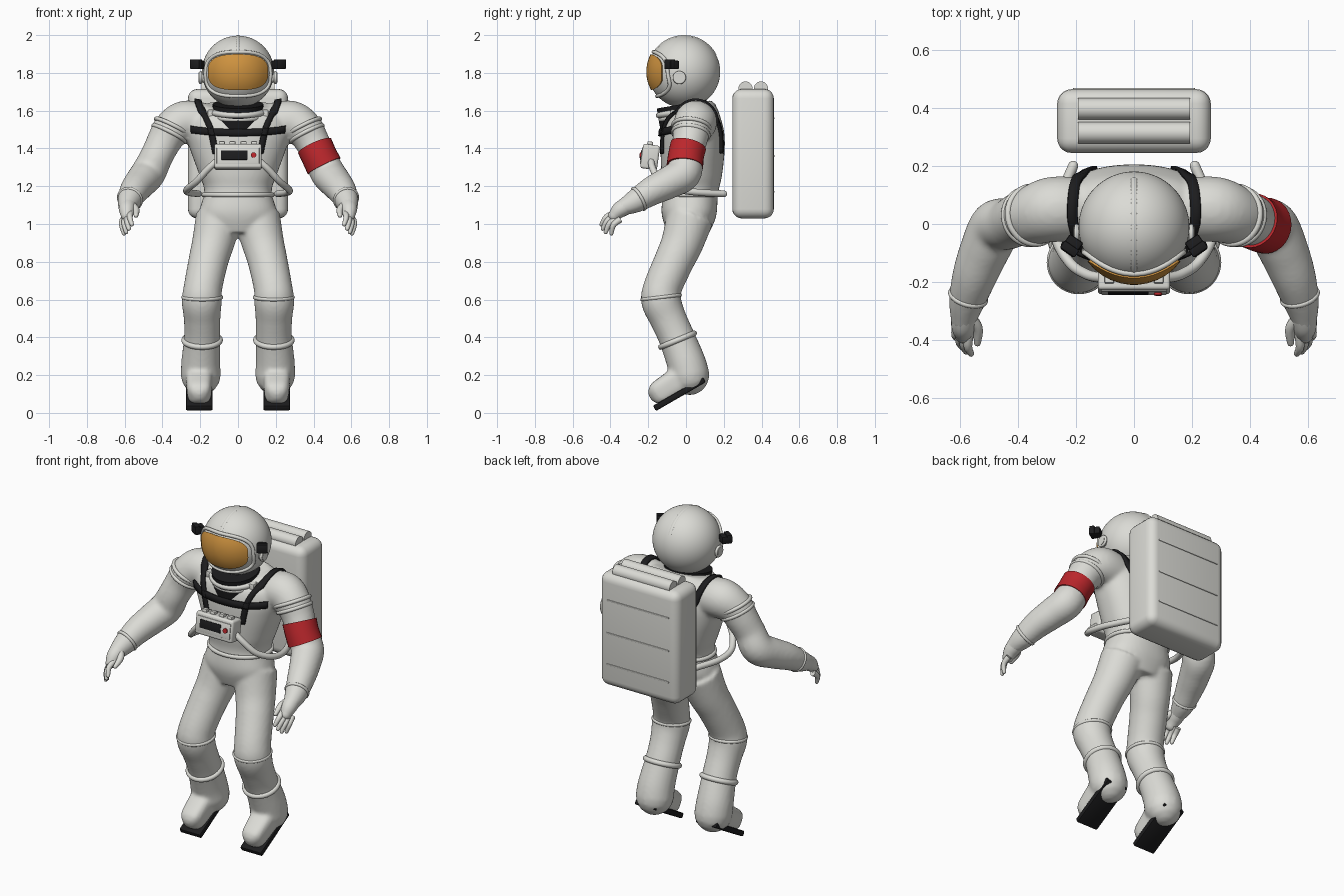
import bpy, bmesh, math
from mathutils import Vector, Matrix

if "Cube" in bpy.data.objects:
    bpy.data.objects.remove(bpy.data.objects["Cube"], do_unlink=True)


def material(name, rgb):
    m = bpy.data.materials.new(name)
    m.use_nodes = True
    m.diffuse_color = (*rgb, 1)
    bsdf = m.node_tree.nodes["Principled BSDF"]
    bsdf.inputs["Base Color"].default_value = (*rgb, 1)
    bsdf.inputs["Roughness"].default_value = 0.6
    return m


WHITE = material("suit white", (0.71, 0.71, 0.67))
BLACK = material("black rubber", (0.012, 0.012, 0.013))
RED = material("red", (0.5, 0.02, 0.025))
GOLD = material("visor gold", (0.62, 0.29, 0.05))


def finish(obj, name, mat, angle=40):
    obj.name = obj.data.name = name
    obj.data.materials.clear()
    obj.data.materials.append(mat)
    bpy.ops.object.select_all(action="DESELECT")
    obj.select_set(True)
    bpy.context.view_layer.objects.active = obj
    bpy.ops.object.shade_smooth_by_angle(angle=math.radians(angle))
    return obj


def from_bmesh(bm, name, mat, angle=40):
    bmesh.ops.recalc_face_normals(bm, faces=bm.faces[:])
    me = bpy.data.meshes.new(name)
    bm.to_mesh(me)
    bm.free()
    obj = bpy.data.objects.new(name, me)
    bpy.context.collection.objects.link(obj)
    return finish(obj, name, mat, angle)


def spline(pts, n):
    """Catmull-Rom through tuples of any length."""
    out = []
    for i in range(len(pts) - 1):
        a, b, c, d = pts[max(i - 1, 0)], pts[i], pts[i + 1], pts[min(i + 2, len(pts) - 1)]
        for t in (k / n for k in range(n)):
            out.append([0.5 * (2 * q + (r - p) * t + (2 * p - 5 * q + 4 * r - s) * t * t
                               + (3 * q - p - 3 * r + s) * t ** 3) for p, q, r, s in zip(a, b, c, d)])
    return out + [list(pts[-1])]


def limb(bm, pts, n=6, sides=28, power=1.0, dome=True, side=1):
    """Loft round sections (x, y, z, rx[, ry]) along a path."""
    path = [(Vector((p[0] * side, p[1], p[2])), p[3], p[-1]) for p in spline(pts, n)]
    rings, u = [], None
    for i, (c, rx, ry) in enumerate(path):
        t = (path[min(i + 1, len(path) - 1)][0] - path[max(i - 1, 0)][0]).normalized()
        if u is None:
            u = t.cross(Vector((0, 0, 1)) if abs(t.z) < 0.9 else Vector((0, 1, 0)))
        u = (u - t * u.dot(t)).normalized()
        rings.append((c, t, u, rx, ry))
    if dome:
        c, t, u, rx, ry = rings[-1]
        for a in (0.4, 0.8, 1.2, 1.45):
            rings.append((c + t * rx * math.sin(a), t, u, rx * math.cos(a), ry * math.cos(a)))
    loops = []
    for c, t, u, rx, ry in rings:
        v, loop = t.cross(u), []
        for k in range(sides):
            a = math.tau * k / sides
            x, y = math.cos(a), math.sin(a)
            x, y = (math.copysign(abs(w) ** power, w) for w in (x, y))
            loop.append(bm.verts.new(c + u * x * rx + v * y * ry))
        loops.append(loop)
    for p, q in zip(loops, loops[1:]):
        for k in range(sides):
            bm.faces.new((p[k], p[(k + 1) % sides], q[(k + 1) % sides], q[k]))
    bm.faces.new(loops[0])
    bm.faces.new(loops[-1])


def tube(name, pts, mat, **kw):
    bm = bmesh.new()
    limb(bm, pts, **kw)
    return from_bmesh(bm, name, mat)


def box(name, loc, size, mat, rot=Matrix(), bevel=0.006, seg=2):
    bm = bmesh.new()
    bmesh.ops.create_cube(bm, size=1, matrix=Matrix.Diagonal((*size, 1)))
    bmesh.ops.bevel(bm, geom=bm.edges[:], offset=bevel, segments=seg, profile=0.5, affect="EDGES")
    bm.transform(Matrix.Translation(loc) @ rot)
    return from_bmesh(bm, name, mat)


def ring(name, loc, axis, R, r, mat=WHITE, scale=(1, 1, 1)):
    bpy.ops.mesh.primitive_torus_add(location=loc, major_radius=R, minor_radius=r,
                                     major_segments=48, minor_segments=12,
                                     rotation=Vector(axis).to_track_quat("Z", "Y").to_euler())
    bpy.context.object.scale = scale
    return finish(bpy.context.object, name, mat)


def disc(name, loc, axis, R, depth, mat):
    bpy.ops.mesh.primitive_cylinder_add(location=loc, radius=R, depth=depth, vertices=40,
                                        rotation=Vector(axis).to_track_quat("Z", "Y").to_euler())
    return finish(bpy.context.object, name, mat)


# Suit: torso, arms, legs and boots fused into one soft surface
TORSO = [(0, .01, .95, .15, .11), (0, .015, 1.05, .205, .145), (0, .025, 1.17, .178, .145),
         (0, .03, 1.26, .205, .16), (0, .035, 1.4, .255, .17), (0, .035, 1.5, .28, .165),
         (0, .035, 1.58, .255, .14), (0, .025, 1.63, .17, .11)]
ARM = [(.18, .05, 1.53, .11), (.28, .05, 1.54, .113), (.35, .03, 1.5, .102), (.39, .02, 1.44, .092),
       (.43, 0, 1.36, .087), (.475, -.01, 1.27, .092), (.515, -.09, 1.22, .086),
       (.55, -.18, 1.175, .077), (.577, -.27, 1.12, .062), (.588, -.33, 1.09, .045)]
LEG = [(.1, .02, 1.03, .125), (.132, -.02, .9, .112), (.158, -.065, .8, .105), (.186, -.125, .66, .102),
       (.192, -.13, .59, .106), (.19, -.095, .5, .097), (.19, -.05, .4, .096),
       (.197, 0, .27, .103), (.197, .018, .2, .106)]
FOOT = [(.2, .04, .215, .08), (.205, -.05, .165, .072), (.205, -.135, .112, .065)]
bm = bmesh.new()
limb(bm, TORSO, sides=48, power=0.88, dome=False)
for s in (1, -1):
    limb(bm, ARM, side=s)
    limb(bm, LEG, side=s)
    limb(bm, FOOT, side=s, power=0.6)
suit = from_bmesh(bm, "suit", WHITE)
mod = suit.modifiers.new("fuse", "REMESH")
mod.mode, mod.voxel_size, mod.use_smooth_shade = "VOXEL", 0.011, True
mod = suit.modifiers.new("soften", "SMOOTH")
mod.factor, mod.iterations = 0.5, 5

# Webbing that hugs the suit
def strap(name, pts, across, side=1):
    bm = bmesh.new()
    rows = []
    for p in spline(pts, 6):
        c = Vector((p[0] * side, p[1], p[2]))
        rows.append([bm.verts.new(c + Vector(across) * k) for k in (-.5, 0, .5)])
    for a, b in zip(rows, rows[1:]):
        for k in (0, 1):
            bm.faces.new((a[k], a[k + 1], b[k + 1], b[k]))
    obj = from_bmesh(bm, name, BLACK)
    wrap = obj.modifiers.new("hug", "SHRINKWRAP")
    wrap.target, wrap.wrap_mode, wrap.offset = suit, "ABOVE_SURFACE", 0.008
    obj.modifiers.new("thickness", "SOLIDIFY").thickness = 0.012
    obj.modifiers["thickness"].offset = 0


strap("chest_strap", [(-.25, -.07, 1.5), (-.15, -.14, 1.49), (0, -.15, 1.485),
                      (.15, -.14, 1.49), (.25, -.07, 1.5)], (0, 0, .04))

# Parts found on both sides
for s, tag in ((1, "left"), (-1, "right")):
    def at(x, y, z):
        return (s * x, y, z)

    strap(tag + "_shoulder_strap", [(.125, -.15, 1.37), (.15, -.14, 1.5), (.18, -.1, 1.58), (.205, -.02, 1.645),
                                    (.212, .05, 1.66), (.205, .13, 1.62), (.18, .19, 1.53), (.15, .21, 1.37)],
          (.036, 0, 0), s)
    # Sleeve, wrist, knee and boot rings
    for k in (0, 1):
        ring(tag + "_sleeve_ring", at(.346 + .017 * k, .03 - .005 * k, 1.512 - .034 * k),
             at(.45, -.12, -.88), .099 - .004 * k, .011)
    ring(tag + "_wrist_ring", at(.572, -.25, 1.133), at(.25, -.85, -.47), .062, .009)
    ring(tag + "_knee_ring", at(.19, -.132, .612), (0, .12, -1), .101, .01)
    ring(tag + "_boot_cuff", at(.19, -.045, .385), (0, .38, -.92), .095, .015)
    # Gloves with curled fingers
    bm = bmesh.new()
    limb(bm, [(.583, -.3, 1.105, .048), (.588, -.35, 1.075, .043, .046), (.588, -.38, 1.045, .032)],
         sides=16, side=s)
    for i, tip in enumerate([(.562, -.447, .998), (.578, -.44, .975), (.592, -.425, .957), (.604, -.395, .95)]):
        root = (.568 + .014 * i, -.372 + .008 * i, 1.06 - .012 * i)
        mid = ((root[0] + tip[0]) / 2 + .008, (root[1] + tip[1]) / 2 - .012, (root[2] + tip[2]) / 2 + .008)
        limb(bm, [(*root, .017), (*mid, .015), (*tip, .011)], n=4, sides=12, side=s)
    limb(bm, [(.565, -.325, 1.1, .022), (.54, -.36, 1.075, .019), (.54, -.41, 1.045, .012)],
         n=4, sides=12, side=s)
    from_bmesh(bm, tag + "_glove", WHITE)
    # Pitched boot sole
    pitch = Matrix.Rotation(math.radians(30), 4, "X")
    box(tag + "_sole", at(.205, -.035, .1), (.142, .305, .032), BLACK, pitch, .008)
    # Helmet lamp and ear cap
    turn = Matrix.Rotation(s * math.radians(35), 4, "Z")
    box(tag + "_lamp", at(.215, -.075, 1.842), (.056, .062, .045), BLACK, turn, .007)
    box(tag + "_lamp_hood", at(.222, -.086, 1.846), (.062, .03, .052), BLACK, turn, .005)
    disc(tag + "_ear_cap", at(.19, -.035, 1.775), (1, 0, 0), .026, .036, WHITE)
    ring(tag + "_ear_ring", at(.198, -.035, 1.775), (1, 0, 0), .027, .008)
    # Hose from chest box round to the back
    tube(tag + "_hose", [(.11, -.185, 1.335, .018), (.16, -.175, 1.29, .018), (.22, -.135, 1.225, .018),
                         (.268, -.05, 1.185, .018), (.265, .06, 1.168, .018), (.21, .2, 1.16, .018)],
         WHITE, sides=14, side=s)
    box(tag + "_collar_clip", at(.145, -.06, 1.585), (.032, .045, .04), WHITE)

# Red band on the left arm only
tube("arm_band", [(.406, .012, 1.413, .096), (.43, 0, 1.36, .095), (.456, -.006, 1.307, .097)],
     RED, dome=False)

# Waist belt and collar
ring("belt", (0, .025, 1.155), (0, 0, 1), .182, .012, scale=(1, .86, 1))
lean = Vector((0, -math.sin(.17), math.cos(.17)))
disc("neck_seal", (0, -.012, 1.57), lean, .134, .13, BLACK)
ring("collar_ring", (0, 0, 1.6), lean, .145, .016)
ring("collar_lower_ring", Vector((0, 0, 1.6)) - lean * .024, lean, .138, .014)

# Helmet shell, crest, visor and visor rim
C, R = Vector((0, -.01, 1.806)), .191
bpy.ops.mesh.primitive_uv_sphere_add(segments=64, ring_count=32, radius=R, location=C)
finish(bpy.context.object, "helmet", WHITE)
arc = [math.radians(28 + 4 * k) for k in range(31)]
tube("helmet_crest", [(0, C.y + .183 * math.cos(a), C.z + .183 * math.sin(a), .014, .011) for a in arc],
     WHITE, n=1, sides=12)


def on_sphere(a, w, h, z, radius):
    """Point of a rounded oblong outline laid on the front of the helmet."""
    x, dz = (math.copysign(abs(f) ** 0.72, f) for f in (math.cos(a), math.sin(a)))
    x, dz = x * w, dz * h + z - C.z
    return (x, C.y - math.sqrt(max(radius ** 2 - x * x - dz * dz, .0001)), C.z + dz)


turns = [math.tau * k / 64 for k in range(65)]
tube("visor_rim", [(*on_sphere(a, .172, .117, 1.794, .193), .01) for a in turns], WHITE, n=1, sides=12)
bm = bmesh.new()
rows = [[bm.verts.new(on_sphere(a, .16 * f, .095 * f, 1.804, .2)) for a in turns[:-1]]
        for f in (1, .85, .68, .5, .3, .1)]
rows.insert(0, [bm.verts.new(C + (v.co - C) * .93) for v in rows[0]])
for p, q in zip(rows, rows[1:]):
    for k in range(64):
        bm.faces.new((p[k], p[(k + 1) % 64], q[(k + 1) % 64], q[k]))
bm.faces.new(rows[-1])
from_bmesh(bm, "visor", GOLD)

# Chest control box with screen, button and switches
tilt = Matrix.Rotation(math.radians(-8), 4, "X")
B = Vector((0, -.19, 1.355))
box("chest_box", B, (.25, .09, .13), WHITE, tilt, .012, 3)
box("chest_box_face", B + tilt @ Vector((0, -.045, 0)), (.225, .008, .09), WHITE, tilt, .003)
box("screen", B + tilt @ Vector((-.02, -.049, .003)), (.14, .006, .05), BLACK, tilt, .002)
disc("button", B + tilt @ Vector((.083, -.05, .003)), tilt @ Vector((0, -1, 0)), .014, .014, RED)
for x in (-.085, -.03, .03, .085):
    box("switch", B + tilt @ Vector((x, -.01, .07)), (.032, .03, .022), WHITE, tilt, .004)

# Life support backpack with top cylinders and back seams
box("backpack", (0, .355, 1.372), (.53, .22, .685), WHITE, bevel=.05, seg=5)
for y in (.315, .397):
    disc("pack_cylinder", (0, y, 1.718), (1, 0, 0), .037, .385, WHITE)
for z in (1.56, 1.36, 1.17):
    box("pack_seam", (0, .465, z), (.42, .008, .009), WHITE, bevel=.002)
